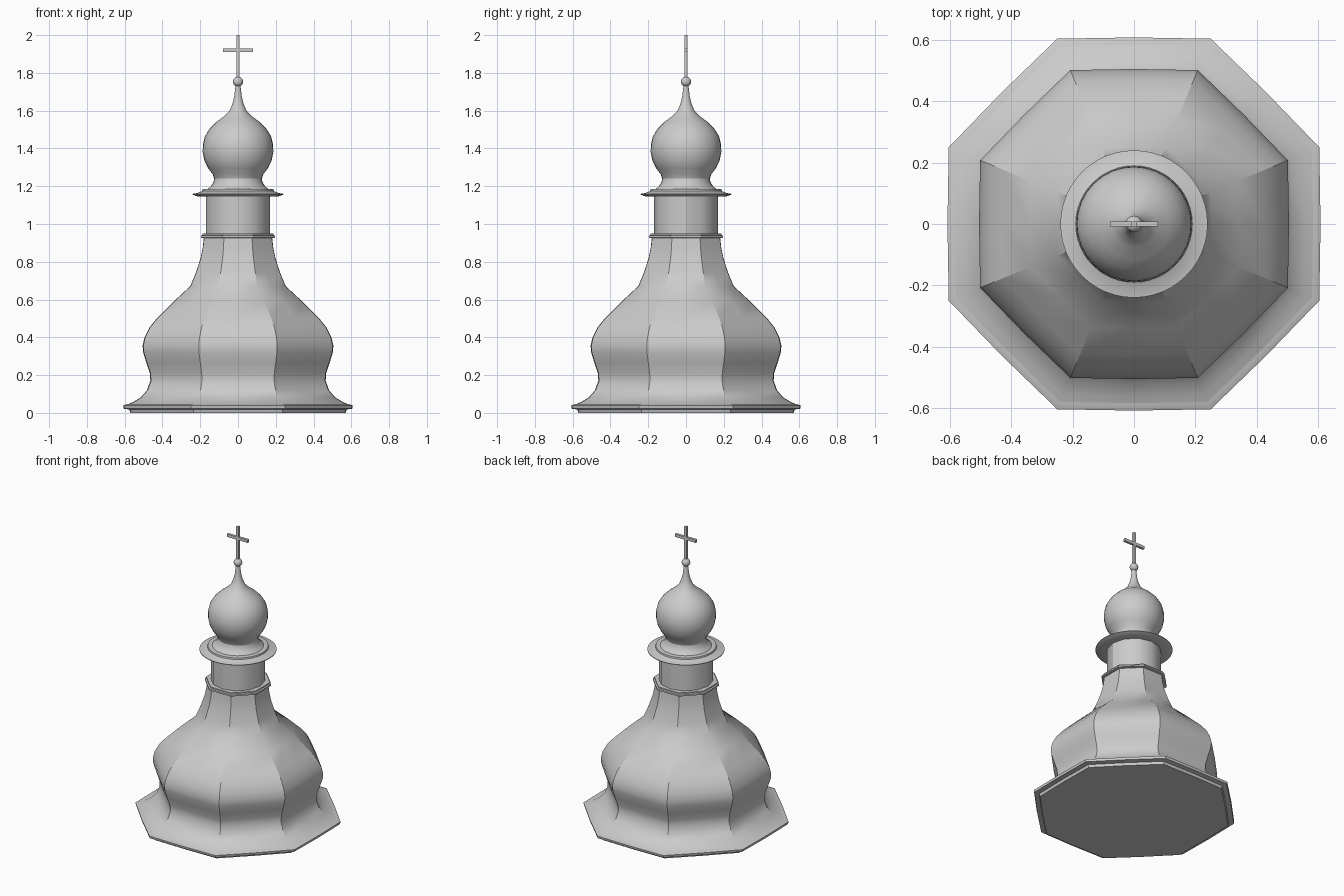
import bpy, bmesh, math

if "Cube" in bpy.data.objects:
    bpy.data.objects.remove(bpy.data.objects["Cube"])


def lathe(name, profile, sides, octagon=False, start=0.0, angle=30):
    """Revolve (radius, z) points; octagon mode treats radius as the flat's distance."""
    bm = bmesh.new()
    rings = []
    for r, z in profile:
        ring = []
        for i in range(sides):
            a = start + 2 * math.pi * i / sides
            # octagon: even steps are slightly bulged flats, odd steps are corners
            k = 1.0 if not octagon or i % 2 == 0 else 0.993 / math.cos(math.pi / 8)
            ring.append(bm.verts.new((r * k * math.cos(a), r * k * math.sin(a), z)))
        rings.append(ring)
    for lo, hi in zip(rings, rings[1:]):
        for i in range(sides):
            j = (i + 1) % sides
            bm.faces.new((lo[i], lo[j], hi[j], hi[i]))
    bm.faces.new(rings[0][::-1])
    bm.faces.new(rings[-1])
    me = bpy.data.meshes.new(name)
    bm.to_mesh(me)
    bm.free()
    ob = bpy.data.objects.new(name, me)
    bpy.context.collection.objects.link(ob)
    smooth(ob, angle)
    return ob


def smooth(ob, angle):
    bpy.ops.object.select_all(action='DESELECT')
    ob.select_set(True)
    bpy.context.view_layer.objects.active = ob
    bpy.ops.object.shade_smooth_by_angle(angle=math.radians(angle))


def box(name, size, loc):
    bpy.ops.mesh.primitive_cube_add(size=1, location=loc)
    ob = bpy.context.object
    ob.name = name
    ob.scale = size
    bpy.ops.object.transform_apply(location=False, rotation=False, scale=True)


# Eaves and bell-shaped octagonal roof
lathe("eaves", [(0.57, 0.0), (0.575, 0.018), (0.605, 0.022), (0.608, 0.038), (0.59, 0.046)], 16, True)
lathe("bell_roof", [(0.605, 0.038), (0.56, 0.055), (0.515, 0.082), (0.482, 0.12), (0.464, 0.17),
                    (0.467, 0.21), (0.485, 0.265), (0.502, 0.32), (0.505, 0.355), (0.495, 0.40),
                    (0.47, 0.45), (0.43, 0.50), (0.34, 0.59), (0.252, 0.672), (0.222, 0.745),
                    (0.198, 0.82), (0.186, 0.88), (0.18, 0.935)], 16, True)

# Octagonal collar below the lantern
lathe("lantern_collar", [(0.18, 0.925), (0.197, 0.928), (0.197, 0.938), (0.188, 0.941),
                         (0.188, 0.949), (0.17, 0.949)], 16, True)

# Lantern drum
lathe("lantern_drum", [(0.17, 0.94), (0.17, 1.16)], 12)

# Round cornice
lathe("cornice", [(0.17, 1.145), (0.22, 1.147), (0.24, 1.156), (0.24, 1.160), (0.215, 1.164),
                  (0.19, 1.174), (0.188, 1.184), (0.16, 1.186)], 48)

# Onion dome drawn out into the spire
lathe("onion_dome", [(0.168, 1.18), (0.145, 1.198), (0.13, 1.22), (0.126, 1.24), (0.135, 1.265),
                     (0.158, 1.295), (0.178, 1.335), (0.187, 1.38), (0.186, 1.42), (0.175, 1.465),
                     (0.15, 1.505), (0.115, 1.54), (0.075, 1.57), (0.045, 1.6), (0.03, 1.635),
                     (0.02, 1.675), (0.012, 1.74)], 32)

# Ball finial and cross
bpy.ops.mesh.primitive_uv_sphere_add(segments=24, ring_count=12, radius=0.027, location=(0, 0, 1.753))
bpy.context.object.name = "finial_ball"
smooth(bpy.context.object, 30)
box("cross_post", (0.016, 0.016, 0.235), (0, 0, 1.8825))
box("cross_arm", (0.158, 0.016, 0.02), (0, 0, 1.92))
